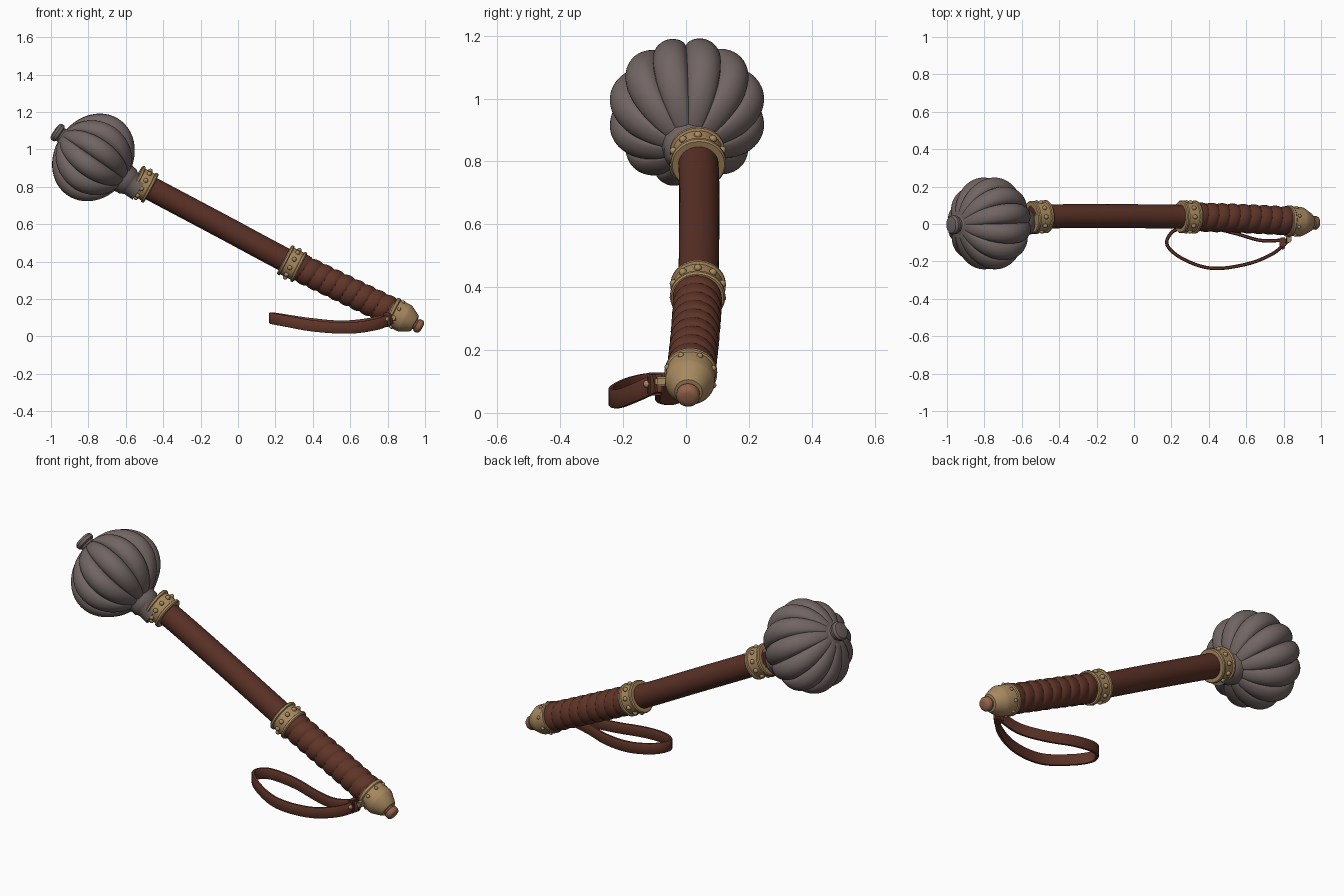
import bpy, bmesh, math
from mathutils import Vector

if "Cube" in bpy.data.objects:
    bpy.data.objects.remove(bpy.data.objects["Cube"])

def material(name, rgb):
    m = bpy.data.materials.new(name)
    m.diffuse_color = (*rgb, 1)
    m.use_nodes = True
    m.node_tree.nodes["Principled BSDF"].inputs["Base Color"].default_value = m.diffuse_color
    return m

IRON = material("dark iron", (0.165, 0.13, 0.125))
WOOD = material("red brown wood", (0.10, 0.030, 0.019))
LEATHER = material("brown leather", (0.115, 0.035, 0.021))
BRASS = material("dull brass", (0.39, 0.25, 0.115))
COPPER = material("copper", (0.30, 0.13, 0.07))

def finish(name, bm, mat, angle=40):
    bmesh.ops.recalc_face_normals(bm, faces=bm.faces)
    me = bpy.data.meshes.new(name)
    bm.to_mesh(me)
    bm.free()
    me.materials.append(mat)
    ob = bpy.data.objects.new(name, me)
    bpy.context.collection.objects.link(ob)
    bpy.ops.object.select_all(action='DESELECT')
    ob.select_set(True)
    bpy.context.view_layer.objects.active = ob
    bpy.ops.object.shade_smooth_by_angle(angle=math.radians(angle))
    return ob

def hermite(pts, keys, k):
    """Smooth curve through pts, located at increasing keys."""
    n = len(pts)
    i = max(j for j in range(n - 1) if j == 0 or keys[j] <= k)
    def slope(j):
        a, b = max(j - 1, 0), min(j + 1, n - 1)
        return (pts[b] - pts[a]) / (keys[b] - keys[a])
    h = keys[i + 1] - keys[i]
    t = (k - keys[i]) / h
    return (pts[i] * (2*t**3 - 3*t*t + 1) + slope(i) * h * (t**3 - 2*t*t + t)
            + pts[i + 1] * (3*t*t - 2*t**3) + slope(i + 1) * h * (t**3 - t*t))

# Gently bowed centre line of the shaft, located by x
LINE = [Vector(p) for p in [(-.773, .012, .957), (-.507, .038, .813), (-.1, .042, .597),
        (.288, .038, .39), (.6, .028, .238), (.885, .012, .10), (1.0, .004, .036)]]
KEYS = [p.x for p in LINE]

def shaft_line(x):
    return hermite(LINE, KEYS, x)

# Straight axis of the head
CENTRE = Vector((-.773, .003, .957))
AXIS = Vector((-.82, -.03, .57)).normalized()

def head_line(t):
    return CENTRE + AXIS * t

def frame(line, s):
    t = (line(s + .005) - line(s - .005)).normalized()
    n = (Vector((0, 1, 0)) - t * t.y).normalized()
    return line(s), t, n, t.cross(n)

def turned(name, line, profile, mat, seg=40, shape=None, angle=40):
    """Sweep circles of (position, radius) along a line."""
    bm = bmesh.new()
    rings = []
    for s, r in profile:
        o, t, n, b = frame(line, s)
        ring = []
        for i in range(seg):
            a = 2 * math.pi * i / seg
            q = shape(s, r, a) if shape else r
            ring.append(bm.verts.new(o + (n * math.cos(a) + b * math.sin(a)) * q))
        rings.append(ring)
    for u, v in zip(rings, rings[1:]):
        for i in range(seg):
            j = (i + 1) % seg
            bm.faces.new((u[i], u[j], v[j], v[i]))
    bm.faces.new(rings[0])
    bm.faces.new(rings[-1])
    return finish(name, bm, mat, angle)

def studs(name, line, s, r, count, size, mat=BRASS):
    bm = bmesh.new()
    o, t, n, b = frame(line, s)
    for i in range(count):
        a = 2 * math.pi * (i + .5) / count
        ball = bmesh.ops.create_icosphere(bm, subdivisions=2, radius=size)
        bmesh.ops.translate(bm, verts=ball["verts"],
                            vec=o + (n * math.cos(a) + b * math.sin(a)) * r)
    return finish(name, bm, mat)

# Fluted head: ellipsoid with twelve rounded lobes
def lobes(t, r, a):
    p = 12 * a / (2 * math.pi)
    g = abs(math.sin(math.pi * p)) ** .6
    return r * (.85 + .15 * g)

head_profile = []
for i in range(33):
    w = math.radians(-76 + 152 * i / 32)
    head_profile.append((.207 * math.sin(w), .252 * math.cos(w)))
turned("mace_head", head_line, head_profile, IRON, 192, lobes, 50)

# Neck below the head and knob above it
turned("head_neck", head_line, [(-.30, .066), (-.25, .066), (-.235, .072), (-.225, .08),
       (-.205, .08), (-.19, .086), (-.15, .09)], IRON)
turned("head_knob", head_line, [(.17, .065), (.2, .055), (.206, .04), (.215, .04), (.222, .05),
       (.238, .052), (.25, .044), (.254, .025)], IRON)

# Shaft
turned("shaft", shaft_line, [(-.55 + .035 * i, .064) for i in range(27)], WOOD)

# Two studded collars with raised rims
for label, x in (("upper", -.507), ("lower", .290)):
    turned(label + "_collar", shaft_line,
           [(x + d, r) for d, r in [(-.043, .06), (-.043, .083), (-.038, .088), (-.029, .088),
            (-.026, .080), (.026, .080), (.029, .088), (.038, .088), (.043, .083), (.043, .06)]], BRASS)
    studs(label + "_collar_studs", shaft_line, x, .081, 10, .013)

# Grip wound with one spiral strip
X0, X1, TURNS = .325, .835, 9

def winding(x, r, a):
    p = ((x - X0) / (X1 - X0) * TURNS + a / (2 * math.pi)) % 1
    return r + .011 * math.sin(math.pi * p) ** .5 * (.7 + .3 * p)

turned("leather_grip", shaft_line,
       [(X0 + (X1 - X0) * i / 126, .069) for i in range(127)], LEATHER, 40, winding, 50)

# Pommel cap with rim, taper and end button
turned("pommel", shaft_line, [(.818, .06), (.818, .08), (.822, .084), (.834, .084), (.838, .079),
       (.888, .079), (.898, .076), (.938, .051), (.945, .044), (.947, .02)], BRASS)
studs("pommel_studs", shaft_line, .852, .079, 8, .010)
turned("pommel_button", shaft_line, [(.94, .03), (.952, .03), (.956, .037), (.972, .037),
       (.980, .031), (.984, .018)], COPPER)

# Wrist strap: upright ribbon running round a teardrop loop
STRAP = [Vector(p) for p in [(.82, -.095, .095), (.74, -.16, .065), (.60, -.215, .045),
         (.41, -.236, .055), (.25, -.18, .083), (.175, -.105, .098), (.215, -.035, .094),
         (.36, -.012, .072), (.54, -.05, .055), (.68, -.088, .065), (.82, -.085, .095)]]
skeys = [0]
for a, b in zip(STRAP, STRAP[1:]):
    skeys.append(skeys[-1] + (b - a).length)
bm = bmesh.new()
rings = []
for i in range(81):
    k = skeys[-1] * i / 80
    p = hermite(STRAP, skeys, k)
    t = hermite(STRAP, skeys, min(k + .004, skeys[-1])) - hermite(STRAP, skeys, max(k - .004, 0))
    side = t.cross(Vector((0, 0, 1))).normalized()
    up = side.cross(t).normalized()
    rings.append([bm.verts.new(p + side * u * .009 + up * v * .03)
                  for u, v in ((-1, -.85), (-.6, -1), (.6, -1), (1, -.85),
                               (1, .85), (.6, 1), (-.6, 1), (-1, .85))])
for a, b in zip(rings, rings[1:]):
    for i in range(8):
        j = (i + 1) % 8
        bm.faces.new((a[i], a[j], b[j], b[i]))
bm.faces.new(rings[0])
bm.faces.new(rings[-1])
finish("wrist_strap", bm, LEATHER)

# Strap keeper and its rivet, joining the strap to the pommel
def block(name, loc, size, mat):
    bm = bmesh.new()
    bmesh.ops.create_cube(bm, size=1)
    bmesh.ops.scale(bm, verts=bm.verts, vec=size)
    bmesh.ops.bevel(bm, geom=bm.edges[:], offset=.006, segments=2, affect='EDGES')
    bmesh.ops.translate(bm, verts=bm.verts, vec=loc)
    return finish(name, bm, mat)

block("strap_keeper", (.795, -.098, .092), (.035, .05, .072), LEATHER)
block("strap_link", (.828, -.078, .10), (.03, .04, .03), BRASS)
bm = bmesh.new()
bmesh.ops.create_icosphere(bm, subdivisions=2, radius=.013)
bmesh.ops.translate(bm, verts=bm.verts, vec=(.795, -.123, .092))
finish("strap_rivet", bm, BRASS)
